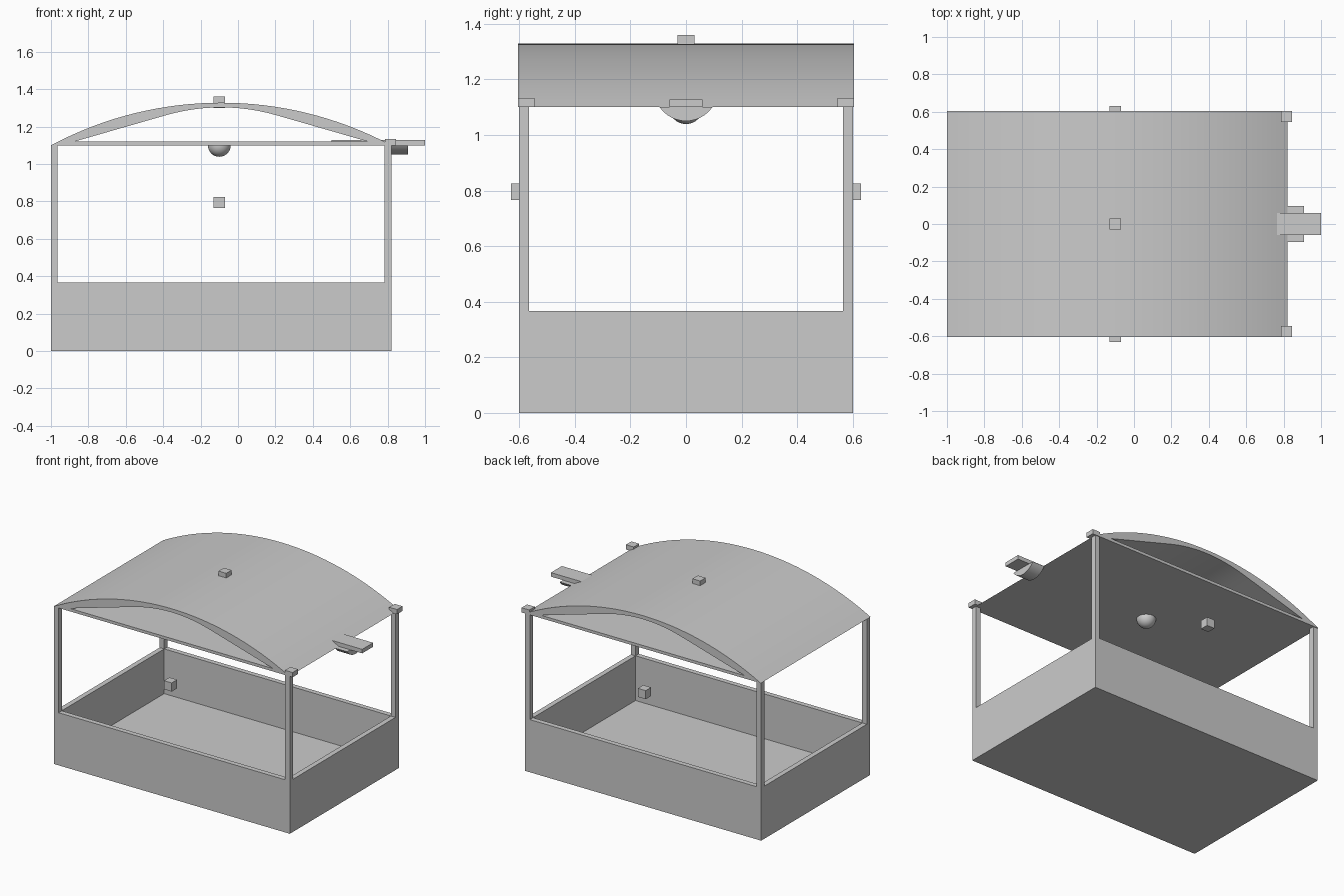
import bpy, bmesh, math
from mathutils import Vector

cube = bpy.data.objects.get("Cube")
if cube:
    bpy.data.objects.remove(cube, do_unlink=True)

grey = bpy.data.materials.new("light grey")
grey.use_nodes = True
grey.diffuse_color = (0.6, 0.6, 0.6, 1)
grey.node_tree.nodes["Principled BSDF"].inputs["Base Color"].default_value = (0.6, 0.6, 0.6, 1)

LEFT, RIGHT, DEPTH = -1.0, 0.82, 0.6
MID = (LEFT + RIGHT) / 2
RIM, EAVE = 0.367, 1.1


def finish(name, bm, smooth=False):
    bmesh.ops.recalc_face_normals(bm, faces=bm.faces)
    mesh = bpy.data.meshes.new(name)
    bm.to_mesh(mesh)
    bm.free()
    obj = bpy.data.objects.new(name, mesh)
    bpy.context.collection.objects.link(obj)
    mesh.materials.append(grey)
    if smooth:
        bpy.ops.object.select_all(action='DESELECT')
        obj.select_set(True)
        bpy.context.view_layer.objects.active = obj
        bpy.ops.object.shade_smooth_by_angle(angle=math.radians(30))
    return obj


def box_mesh(low, high):
    bm = bmesh.new()
    bmesh.ops.create_cube(bm, size=1)
    low, high = Vector(low), Vector(high)
    for v in bm.verts:
        v.co = (low + high) / 2 + v.co * (high - low)
    return bm


def box(name, low, high):
    return finish(name, box_mesh(low, high))


# Open tub: inset the top and push the floor down
bm = box_mesh((LEFT, -DEPTH, 0), (RIGHT, DEPTH, RIM))
bm.normal_update()
top = max(bm.faces, key=lambda f: f.calc_center_median().z)
bmesh.ops.inset_region(bm, faces=[top], thickness=0.05)
floor = bmesh.ops.extrude_discrete_faces(bm, faces=[top])["faces"][0]
for v in floor.verts:
    v.co.z = 0.055
finish("tub", bm)

# Corner posts
POST = 0.036
for side, x in (("right", LEFT), ("left", RIGHT - POST)):
    for end, y in (("front", -DEPTH), ("back", DEPTH - POST)):
        box(f"{end}_{side}_post", (x, y, RIM), (x + POST, y + POST, EAVE))

# Arched roof and ceiling: a ring-shaped profile run from front to back
STEPS = 32
HALF = (RIGHT - LEFT) / 2
RISE = 0.228
RADIUS = (HALF ** 2 + RISE ** 2) / (2 * RISE)
outer, inner = [], []
for i in range(STEPS + 1):
    t = 2 * i / STEPS - 1
    dx = t * HALF
    outer.append((MID + dx, EAVE + RISE - RADIUS + math.sqrt(RADIUS ** 2 - dx ** 2)))
    d = abs(t) * 0.785
    drop = d * d if d < 0.3 else 0.6 * d - 0.09
    inner.append((MID + t * 0.785, 1.303 - 0.48 * drop))

bm = bmesh.new()
rings = [[bm.verts.new((x, y, z)) for x, z in loop]
         for loop, y in ((outer, -0.605), (inner, -0.605), (inner, 0.605), (outer, 0.605))]
for a, b in zip(rings, rings[1:] + rings[:1]):
    for i in range(STEPS + 1):
        j = (i + 1) % (STEPS + 1)
        bm.faces.new((a[i], a[j], b[j], b[i]))
finish("arched_roof", bm, smooth=True)

# Domed ceiling lamp
bm = bmesh.new()
bmesh.ops.create_uvsphere(bm, u_segments=32, v_segments=16, radius=0.061)
bmesh.ops.bisect_plane(bm, geom=bm.verts[:] + bm.edges[:] + bm.faces[:],
                       plane_co=(0, 0, 0.005), plane_no=(0, 0, 1), clear_outer=True)
bmesh.ops.translate(bm, verts=bm.verts, vec=(MID - 0.01, 0, EAVE))
finish("ceiling_lamp", bm, smooth=True)

# Small cubes on the roof, front and back
C = 0.03
X = MID - 0.01
box("roof_cube", (X - C, -C, 1.3), (X + C, C, 1.36))
for name, y in (("front_cube", -DEPTH), ("back_cube", DEPTH)):
    box(name, (X - C, y - C, 0.765), (X + C, y + C, 0.825))

# Corner blocks at the left eave
for name, y in (("front_corner_block", -0.575), ("back_corner_block", 0.575)):
    box(name, (0.785, y - C, EAVE), (0.845, y + C, 1.133))

# Projecting arm plate with a curved cradle beneath
box("arm_plate", (0.5, -0.06, EAVE), (1.0, 0.06, 1.128))
bm = bmesh.new()
R = 0.115
spread = math.asin(0.095 / R)
arc = []
for i in range(17):
    a = spread * (i / 8 - 1)
    arc.append(bm.verts.new((0.815, R * math.sin(a), 1.165 - R * math.cos(a))))
face = bm.faces.new(arc)
new = bmesh.ops.extrude_face_region(bm, geom=[face], use_keep_orig=True)["geom"]
bmesh.ops.translate(bm, vec=(0.093, 0, 0),
                    verts=[v for v in new if isinstance(v, bmesh.types.BMVert)])
finish("arm_cradle", bm, smooth=True)
